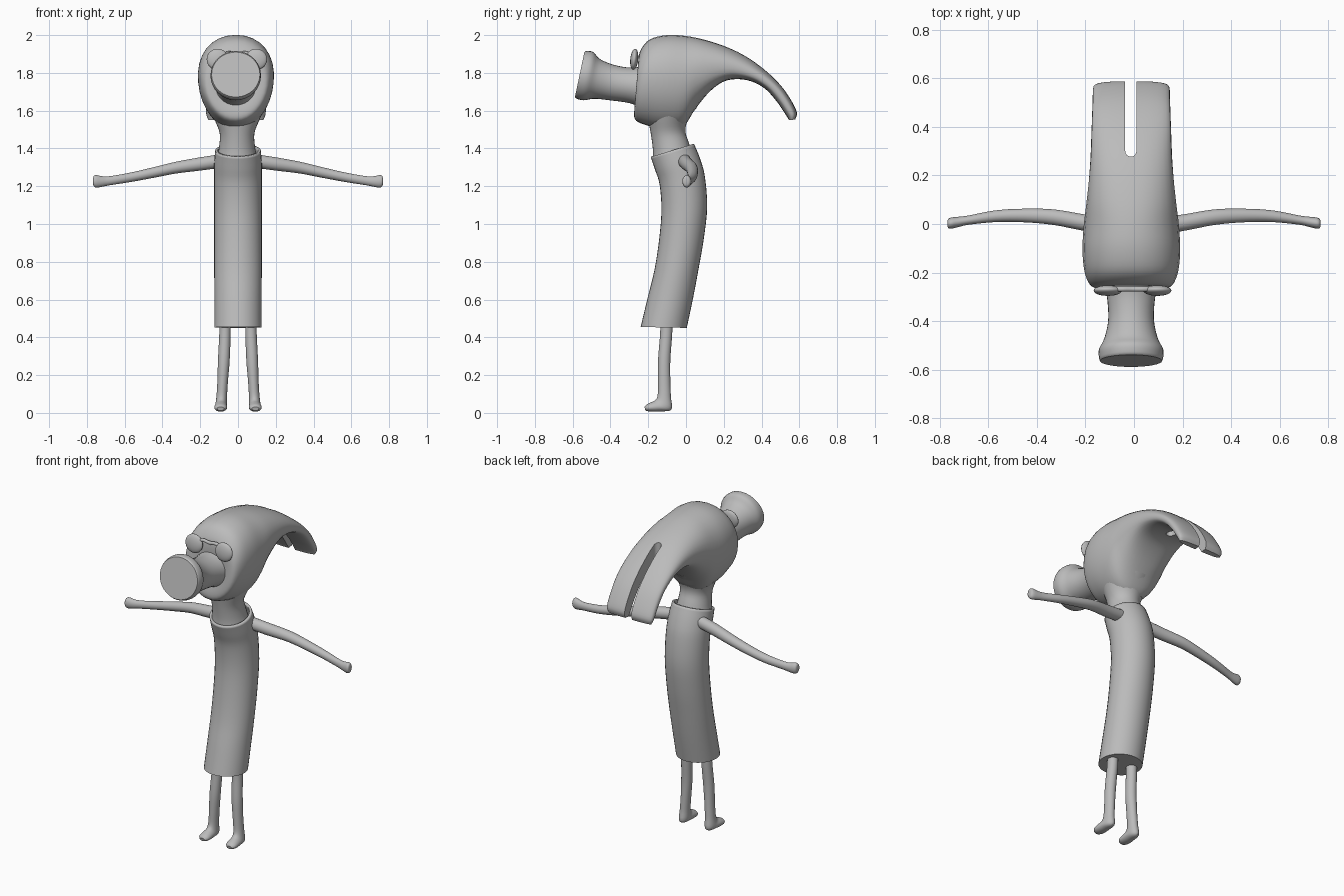
import bpy, bmesh, math
from mathutils import Vector

if "Cube" in bpy.data.objects:
    bpy.data.objects.remove(bpy.data.objects["Cube"])

grey = bpy.data.materials.new("plain_grey")
grey.diffuse_color = (0.5, 0.5, 0.5, 1)
grey.use_nodes = True
grey.node_tree.nodes["Principled BSDF"].inputs["Base Color"].default_value = grey.diffuse_color
N = 32


def finish(ob, angle=40):
    if not ob.data.materials:
        ob.data.materials.append(grey)
    bpy.ops.object.select_all(action='DESELECT')
    ob.select_set(True)
    bpy.context.view_layer.objects.active = ob
    bpy.ops.object.shade_smooth_by_angle(angle=math.radians(angle))


def ring(a, b, side, egg=0.0, e=1.0):
    """Oval from point a to point b, bulging sideways by vector side."""
    a, b, side = Vector(a), Vector(b), Vector(side)
    mid, half = (a + b) / 2, (a - b) / 2
    pts = []
    for i in range(N):
        t = 2 * math.pi * i / N
        c, s = math.cos(t), math.sin(t)
        c2 = math.copysign(abs(c) ** e, c)
        s2 = math.copysign(abs(s) ** e, s)
        pts.append(mid + half * c2 + side * s2 * (1 + egg * c))
    return pts


def loft(name, rings, steps=4, cap_start=True, cap_end=True):
    """Skin through rings, smoothed along the length."""
    fine = []
    n = len(rings)
    for k in range(n - 1):
        p0, p1, p2, p3 = (rings[max(0, min(n - 1, j))] for j in (k - 1, k, k + 1, k + 2))
        for s in range(steps):
            t = s / steps
            fine.append([0.5 * (2 * b + (c - a) * t + (2 * a - 5 * b + 4 * c - d) * t * t
                                + (3 * b - a - 3 * c + d) * t ** 3)
                         for a, b, c, d in zip(p0, p1, p2, p3)])
    fine.append(rings[-1])
    bm = bmesh.new()
    vs = [[bm.verts.new(p) for p in r] for r in fine]
    for r, q in zip(vs, vs[1:]):
        for i in range(N):
            bm.faces.new((r[i], r[(i + 1) % N], q[(i + 1) % N], q[i]))
    if cap_start:
        bm.faces.new(vs[0])
    if cap_end:
        bm.faces.new(vs[-1])
    bmesh.ops.recalc_face_normals(bm, faces=bm.faces)
    me = bpy.data.meshes.new(name)
    bm.to_mesh(me)
    bm.free()
    ob = bpy.data.objects.new(name, me)
    bpy.context.collection.objects.link(ob)
    finish(ob)
    return ob


def side_loft(name, rows, cx=0.0, **kw):
    """Rows: y,z of one edge, y,z of the opposite edge, half width, egg, squareness."""
    return loft(name, [ring((cx, r[0], r[1]), (cx, r[2], r[3]), (r[4], 0, 0), *r[5:])
                       for r in rows], **kw)


# Head sweeping back into the claw
head = side_loft("claw_head", [
    (-.25, 1.80, -.26, 1.66, .07),
    (-.252, 1.87, -.275, 1.585, .135, .12, .95),
    (-.238, 1.925, -.262, 1.545, .17, .12, .95),
    (-.19, 1.978, -.20, 1.52, .192, .12, .95),
    (-.10, 2.0, -.12, 1.50, .20, .12, .95),
    (0, 1.995, -.02, 1.51, .195, .12, .95),
    (.10, 1.975, .05, 1.61, .185, .10, .9),
    (.22, 1.935, .13, 1.705, .175, .05, .85),
    (.33, 1.88, .215, 1.76, .168, 0, .8),
    (.43, 1.805, .32, 1.762, .164, 0, .75),
    (.505, 1.73, .41, 1.722, .161, 0, .7),
    (.557, 1.655, .475, 1.655, .159, 0, .7),
    (.587, 1.59, .53, 1.575, .157, 0, .7),
    (.578, 1.553, .545, 1.55, .145, 0, .7)], cx=-.011)

# Slot between the claws
bm = bmesh.new()
low = [bm.verts.new((-.013 + .023 * math.cos(a), .30 - .023 * math.sin(a), 1.4))
       for a in (math.pi * i / 10 for i in range(11))]
low += [bm.verts.new((-.036, .8, 1.4)), bm.verts.new((.01, .8, 1.4))]
f = bm.faces.new(low)
up = bmesh.ops.extrude_face_region(bm, geom=[f])
bmesh.ops.translate(bm, vec=(0, 0, .8), verts=[v for v in up["geom"] if isinstance(v, bmesh.types.BMVert)])
bmesh.ops.recalc_face_normals(bm, faces=bm.faces)
me = bpy.data.meshes.new("slot_cutter")
bm.to_mesh(me)
bm.free()
me.materials.append(grey)
cutter = bpy.data.objects.new("slot_cutter", me)
bpy.context.collection.objects.link(cutter)
cutter.hide_render = True
mod = head.modifiers.new("slot", 'BOOLEAN')
mod.operation, mod.solver, mod.object = 'DIFFERENCE', 'EXACT', cutter
bpy.context.view_layer.objects.active = head
bpy.ops.object.modifier_apply(modifier=mod.name)
bpy.data.objects.remove(cutter)
finish(head)

# Striking face
side_loft("striking_nose", [
    (-.538, 1.91, -.588, 1.672, .128),
    (-.525, 1.916, -.575, 1.662, .132),
    (-.49, 1.91, -.54, 1.655, .132),
    (-.455, 1.873, -.485, 1.663, .11),
    (-.38, 1.842, -.405, 1.655, .094),
    (-.29, 1.828, -.30, 1.64, .10),
    (-.20, 1.84, -.22, 1.61, .12)], cx=-.012)

# Neck flaring up into the head
side_loft("neck", [
    (-.215, 1.62, .06, 1.62, .15),
    (-.20, 1.55, .01, 1.55, .118),
    (-.185, 1.47, -.003, 1.49, .092),
    (-.175, 1.39, .015, 1.43, .095),
    (-.175, 1.33, .03, 1.38, .105)], cx=-.005)

# Curved hollow body with an open collar
body = side_loft("body", [
    (-.24, .455, .004, .45, .125),
    (-.203, .61, .038, .61, .125),
    (-.167, .757, .067, .765, .126),
    (-.142, .92, .094, .92, .126),
    (-.13, 1.075, .112, 1.09, .126),
    (-.14, 1.21, .10, 1.25, .126),
    (-.165, 1.29, .075, 1.345, .126),
    (-.187, 1.355, .042, 1.425, .121)], cap_end=False)
sol = body.modifiers.new("wall", 'SOLIDIFY')
sol.thickness, sol.offset = .014, -1

# Brow bar between the eyes
loft("brow_bar", [ring((x, -.268, z + .01), (x, -.268, z - .01), (0, .01, 0))
                  for x, z in ((-.09, 1.89), (-.05, 1.905), (-.006, 1.90), (.04, 1.905), (.08, 1.89))])

for s, label in ((-1, "left"), (1, "right")):
    # Flattened eye
    bpy.ops.mesh.primitive_uv_sphere_add(segments=24, ring_count=14, radius=1,
                                         location=(-.006 + s * .102, -.274, 1.872))
    eye = bpy.context.object
    eye.name = label + "_eye"
    eye.scale = (.058, .021, .056)
    eye.rotation_euler = (math.radians(-6), 0, 0)
    finish(eye, 180)

    # Arm with a small fist: x, y, z, half depth, half height
    loft(label + "_arm", [ring((s * x, y, z + h), (s * x, y, z - h), (0, d, 0)) for x, y, z, d, h in (
        (.08, -.01, 1.335, .035, .036), (.20, .005, 1.318, .034, .035), (.33, .028, 1.298, .032, .031),
        (.45, .035, 1.272, .028, .028), (.57, .032, 1.247, .024, .025), (.68, .016, 1.229, .019, .024),
        (.72, .009, 1.225, .021, .028), (.75, .004, 1.226, .023, .033), (.764, .002, 1.227, .019, .026),
        (.768, .002, 1.227, .008, .010))])

    # Leg turning forward into the foot: front y,z, back y,z, centre x, half width
    loft(label + "_leg", [ring((s * x, y0, z0), (s * x, y1, z1), (w, 0, 0)) for y0, z0, y1, z1, x, w in (
        (-.135, .52, -.072, .52, .068, .030), (-.137, .42, -.073, .42, .069, .030),
        (-.148, .28, -.083, .28, .075, .031), (-.149, .17, -.083, .17, .081, .028),
        (-.150, .095, -.080, .085, .086, .028), (-.162, .068, -.077, .018, .089, .031),
        (-.185, .056, -.135, .008, .091, .034), (-.208, .045, -.190, .007, .092, .032),
        (-.220, .032, -.215, .012, .092, .018))])
